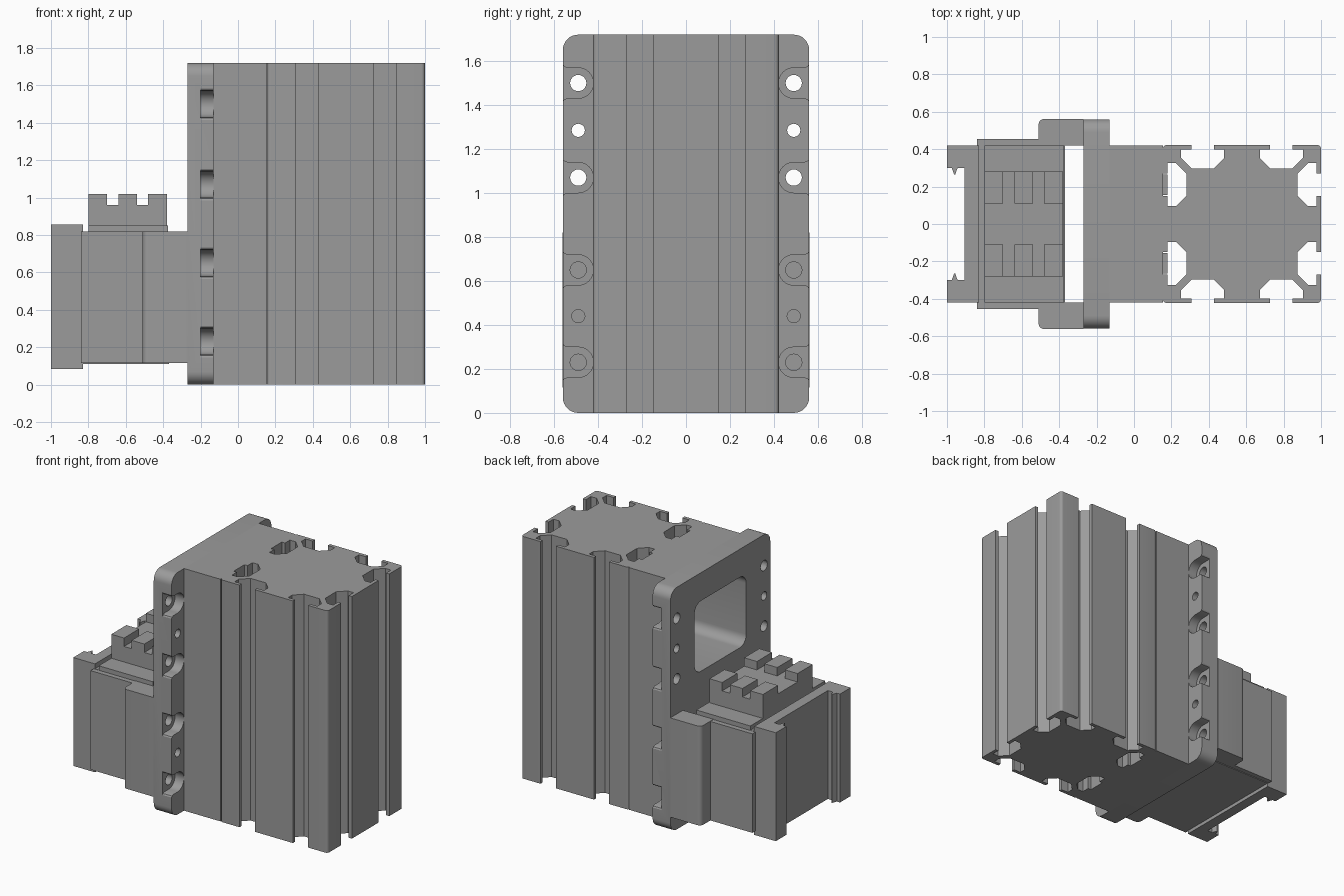
import bpy, bmesh, math

if "Cube" in bpy.data.objects:
    bpy.data.objects.remove(bpy.data.objects["Cube"])

grey = bpy.data.materials.new("mid_grey")
grey.diffuse_color = (0.33, 0.33, 0.33, 1)
grey.use_nodes = True
grey.node_tree.nodes["Principled BSDF"].inputs["Base Color"].default_value = grey.diffuse_color


def prism(name, pts, axis, lo, hi):
    """Extrude a 2D outline: axis 'z' takes (x, y) points, axis 'x' takes (y, z)."""
    put = (lambda a, b, t: (a, b, t)) if axis == 'z' else (lambda a, b, t: (t, a, b))
    bm = bmesh.new()
    n = len(pts)
    low = [bm.verts.new(put(a, b, lo)) for a, b in pts]
    top = [bm.verts.new(put(a, b, hi)) for a, b in pts]
    bm.faces.new(low[::-1])
    bm.faces.new(top)
    for i in range(n):
        j = (i + 1) % n
        bm.faces.new((low[i], low[j], top[j], top[i]))
    bmesh.ops.recalc_face_normals(bm, faces=bm.faces)
    me = bpy.data.meshes.new(name)
    bm.to_mesh(me)
    bm.free()
    me.materials.append(grey)
    ob = bpy.data.objects.new(name, me)
    bpy.context.collection.objects.link(ob)
    return ob


def arc(cx, cy, r, a0, a1, n):
    return [(cx + r * math.cos(math.radians(a0 + (a1 - a0) * i / n)),
             cy + r * math.sin(math.radians(a0 + (a1 - a0) * i / n))) for i in range(n + 1)]


def rect(x0, x1, y0, y1, r=0):
    if not r:
        return [(x0, y0), (x1, y0), (x1, y1), (x0, y1)]
    return (arc(x0 + r, y0 + r, r, 180, 270, 8) + arc(x1 - r, y0 + r, r, 270, 360, 8) +
            arc(x1 - r, y1 - r, r, 0, 90, 8) + arc(x0 + r, y1 - r, r, 90, 180, 8))


def box(name, x0, x1, y0, y1, z0, z1):
    return prism(name, rect(x0, x1, y0, y1), 'z', z0, z1)


def select(ob):
    bpy.ops.object.select_all(action='DESELECT')
    ob.select_set(True)
    bpy.context.view_layer.objects.active = ob


def cut(ob, cutter):
    select(ob)
    m = ob.modifiers.new("cut", 'BOOLEAN')
    m.operation, m.solver, m.object = 'DIFFERENCE', 'EXACT', cutter
    bpy.ops.object.modifier_apply(modifier=m.name)
    bpy.data.objects.remove(cutter)


H = 1.72

# Slotted extrusion: four sides, each with two undercut slots
h, cx = 0.4225, 0.5775
side = arc(h - 0.02, -h + 0.02, 0.02, -45, 0, 3)
for c in (-0.21, 0.21):
    half = [(0, 0.06), (0.025, 0.06), (0.025, 0.115), (0.07, 0.115), (0.125, 0.06)]
    side += [(h - d, c - w) for d, w in half] + [(h - d, c + w) for d, w in half[::-1]]
side += arc(h - 0.02, h - 0.02, 0.02, 0, 45, 3)[:-1]
outline = []
for k in range(4):
    co, si = round(math.cos(k * math.pi / 2)), round(math.sin(k * math.pi / 2))
    outline += [(cx + x * co - y * si, x * si + y * co) for x, y in side]
prism("slotted_extrusion", outline, 'z', 0, H)

# Tongues locating the extrusion on the adapter
for s in (-1, 1):
    box("tongue", 0.15, 0.18, s * 0.21 - 0.055, s * 0.21 + 0.055, 0.1, H - 0.1)

# Adapter body and flange, with a rounded window pocket
body = prism("adapter_body", rect(-0.13, 0.155, -0.42, 0.42), 'z', 0, H)
flange = prism("flange", rect(-0.56, 0.56, 0, H, 0.07), 'x', -0.27, -0.13)
for ob, lo, hi in ((body, -0.2, 0.14), (flange, -0.4, 0.0)):
    cut(ob, prism("window_cutter", rect(-0.29, 0.29, 1.02, 1.52, 0.07), 'x', lo, hi))

# Flange screw holes with open scalloped recesses
for s in (-1, 1):
    for z, r in ((0.23, 0.037), (0.44, 0.03), (0.65, 0.037),
                 (1.07, 0.037), (1.285, 0.03), (1.5, 0.037)):
        if r > 0.035:
            lip = [(0.6, 0.088), (0.562, 0.088), (0.555, 0.075), (0.54, 0.069)]
            u = lip + arc(0.49, 0, 0.069, 90, 270, 16) + [(y, -w) for y, w in lip[::-1]]
            cut(flange, prism("recess_cutter", [(s * y, z + w) for y, w in u], 'x', -0.2, 0))
        cut(flange, prism("hole_cutter", arc(s * 0.49, z, r, 0, 345, 23), 'x', -0.4, 0))

# Connector housing, side plates and the arms that hold it to the flange
box("connector_housing", -0.83, -0.37, -0.42, 0.42, 0.11, 0.82)
for s in (-1, 1):
    box("side_plate", -0.84, -0.51, s * 0.435 - 0.02, s * 0.435 + 0.02, 0.115, 0.818)
    pts = [(-0.27, 0.42), (-0.27, 0.562)] + arc(-0.48, 0.532, 0.03, 90, 180, 6) + [(-0.51, 0.42)]
    prism("mounting_arm", [(x, s * y) for x, y in pts], 'z', 0.115, 0.82)

# End cap: recessed panel between two rails with small snap ridges
rail = [(-0.83, 0.42), (-1, 0.42), (-1, 0.30), (-0.975, 0.30), (-0.968, 0.282), (-0.962, 0.265),
        (-0.956, 0.265), (-0.95, 0.282), (-0.943, 0.30), (-0.905, 0.30)]
prism("end_cap", rail + [(x, -y) for x, y in rail[::-1]], 'z', 0.085, 0.855)

# Terminal block with two rows of three terminals
box("terminal_base", -0.80, -0.375, -0.42, 0.42, 0.82, 0.85)
box("terminal_block", -0.80, -0.38, -0.28, 0.28, 0.85, 0.96)
for x in (-0.75, -0.59, -0.43):
    for s in (-1, 1):
        box("terminal", x - 0.05, x + 0.05, s * 0.195 - 0.085, s * 0.195 + 0.085, 0.95, 1.02)

for ob in list(bpy.context.collection.objects):
    select(ob)
    bpy.ops.object.shade_smooth_by_angle(angle=math.radians(25))
